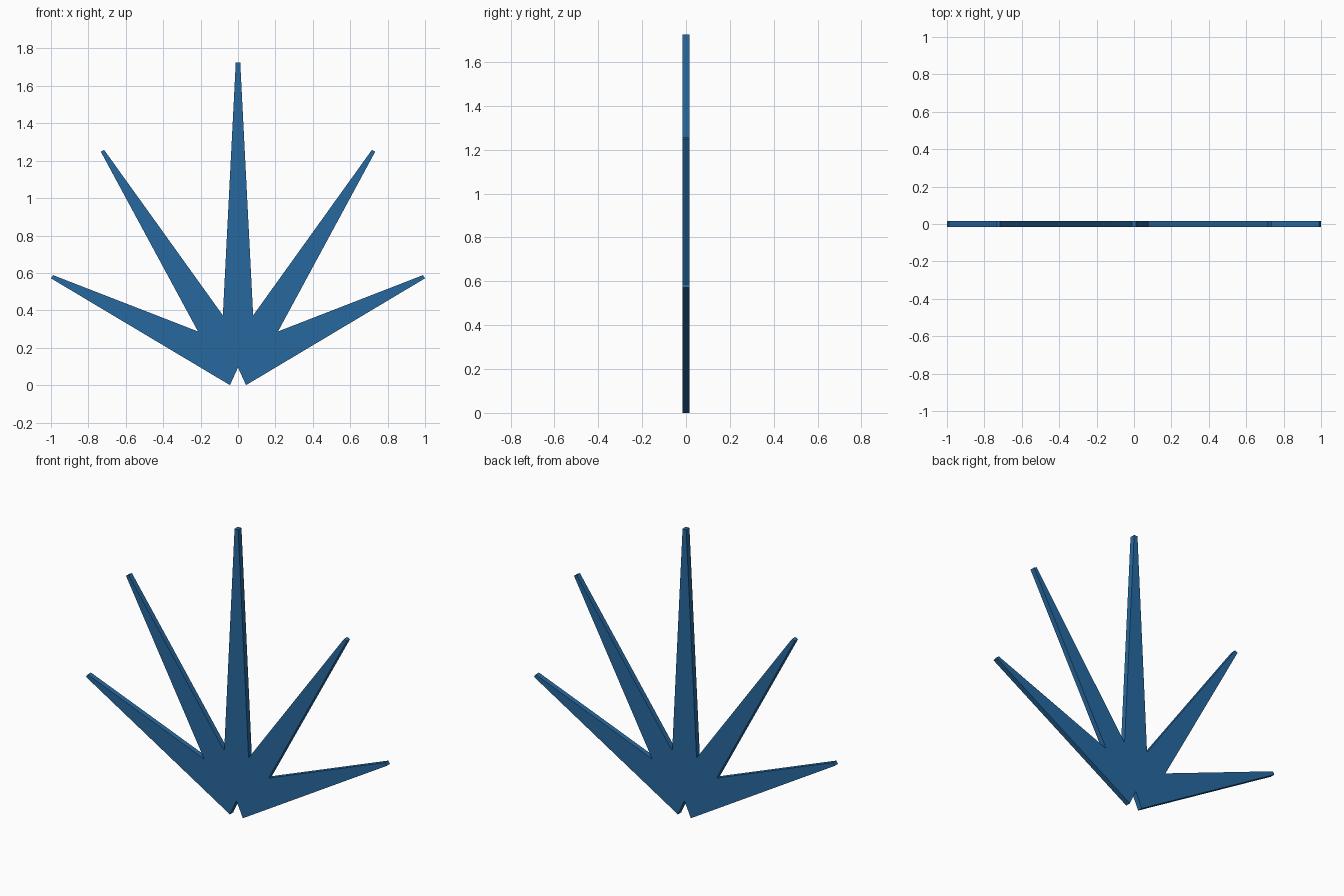
import bpy, bmesh

if "Cube" in bpy.data.objects:
    bpy.data.objects.remove(bpy.data.objects["Cube"])

HALF_THICKNESS = 0.0155

# Right half of the outline (x, z), from the bottom notch up to the top spike
half = [
    (0.0, 0.094), (0.043, 0.0),          # notch and foot
    (1.0, 0.571), (0.989, 0.588),        # low side spike tip
    (0.214, 0.287),                      # valley
    (0.734, 1.249), (0.716, 1.258),      # upper side spike tip
    (0.081, 0.373),                      # valley
    (0.012, 1.725),                      # top spike tip
]
outline = half + [(-x, z) for x, z in reversed(half[1:])]

# Flat plate extruded from the mirrored outline
bm = bmesh.new()
face = bm.faces.new([bm.verts.new((x, -HALF_THICKNESS, z)) for x, z in outline])
ext = bmesh.ops.extrude_face_region(bm, geom=[face], use_keep_orig=True)
moved = [g for g in ext["geom"] if isinstance(g, bmesh.types.BMVert)]
bmesh.ops.translate(bm, vec=(0, 2 * HALF_THICKNESS, 0), verts=moved)
bmesh.ops.recalc_face_normals(bm, faces=bm.faces)
bmesh.ops.triangulate(bm, faces=[f for f in bm.faces if len(f.verts) > 4])

mesh = bpy.data.meshes.new("spiked_fan_plate")
bm.to_mesh(mesh)
bm.free()
plate = bpy.data.objects.new("spiked_fan_plate", mesh)
bpy.context.collection.objects.link(plate)

# Blue finish
blue = bpy.data.materials.new("blue")
blue.diffuse_color = (0.02, 0.14, 0.35, 1)
blue.use_nodes = True
blue.node_tree.nodes["Principled BSDF"].inputs["Base Color"].default_value = blue.diffuse_color
mesh.materials.append(blue)
